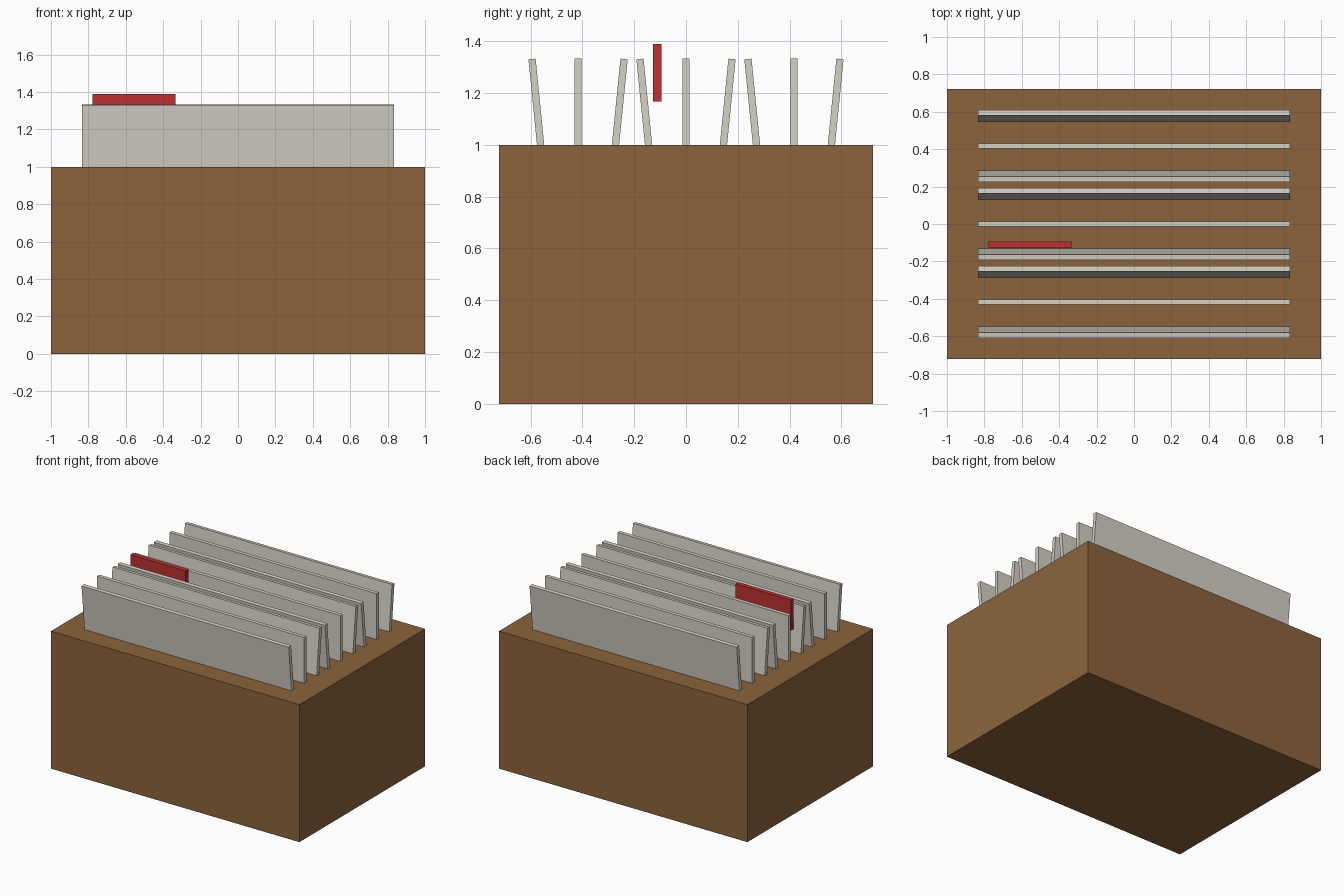
import bpy

if "Cube" in bpy.data.objects:
    bpy.data.objects.remove(bpy.data.objects["Cube"])


def material(name, color):
    m = bpy.data.materials.new(name)
    m.diffuse_color = (*color, 1)
    m.use_nodes = True
    m.node_tree.nodes["Principled BSDF"].inputs["Base Color"].default_value = m.diffuse_color
    return m


def block(name, size, center, mat, tilt=0.0):
    bpy.ops.mesh.primitive_cube_add(size=1, location=center)
    ob = bpy.context.object
    ob.name = name
    ob.scale = size
    bpy.ops.object.transform_apply(location=False, rotation=False, scale=True)
    ob.rotation_euler.x = tilt
    ob.data.materials.append(mat)
    return ob


brown = material("cardboard_brown", (0.26, 0.127, 0.045))
paper = material("paper", (0.66, 0.64, 0.56))
red = material("tab_red", (0.52, 0.03, 0.03))

# Solid box body
block("box", (2.0, 1.4444, 1.0), (0, 0, 0.5), brown)

# Nine folders, leaning in a repeating front / upright / back pattern
for i in range(9):
    block(f"folder_{i + 1}", (1.6667, 0.0278, 0.7778),
          (0, (i - 4) * 0.1389, 0.9444), paper, (1 - i % 3) * 0.1)

# Red marker tab
block("marker_tab", (0.4444, 0.0333, 0.2222), (-0.5556, -0.1111, 1.2778), red)
